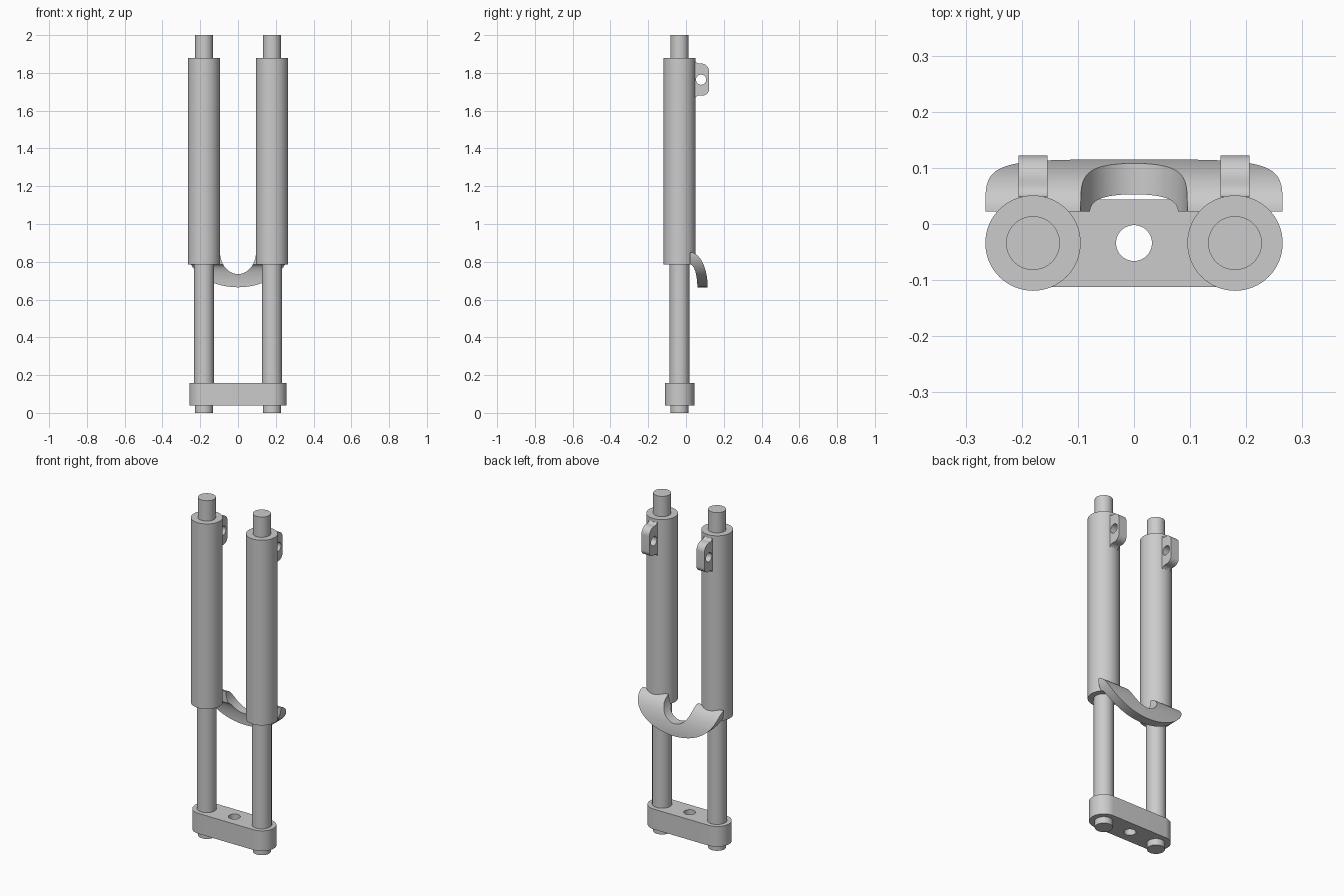
import bpy, bmesh
from math import sin, cos, pi, radians
from mathutils import Vector

default = bpy.data.objects.get("Cube")
if default:
    bpy.data.objects.remove(default, do_unlink=True)

GREY = (0.6, 0.6, 0.6, 1)
metal = bpy.data.materials.new("light_grey_metal")
metal.use_nodes = True
metal.diffuse_color = GREY
metal.node_tree.nodes["Principled BSDF"].inputs["Base Color"].default_value = GREY

LEG_X, LEG_Y = 0.18, -0.034


def arc(cu, cv, ru, rv, a0, a1, n=16):
    """Points of an elliptical arc, angles in degrees."""
    angles = [radians(a0 + (a1 - a0) * i / n) for i in range(n + 1)]
    return [(cu + ru * cos(a), cv + rv * sin(a)) for a in angles]


def circle(cu, cv, r):
    return arc(cu, cv, r, r, 0, 360, 64)[:-1]


def prism(name, outline, axis, lo, hi):
    """Extrude a 2D outline along an axis (the other two axes in order)."""
    bm = bmesh.new()
    verts = []
    for u, v in outline:
        co = [u, v]
        co.insert("xyz".index(axis), lo)
        verts.append(bm.verts.new(co))
    face = bm.faces.new(verts)
    ext = bmesh.ops.extrude_face_region(bm, geom=[face])
    shift = Vector([hi - lo if a == axis else 0 for a in "xyz"])
    moved = [g for g in ext["geom"] if isinstance(g, bmesh.types.BMVert)]
    bmesh.ops.translate(bm, verts=moved, vec=shift)
    bmesh.ops.recalc_face_normals(bm, faces=bm.faces[:])
    mesh = bpy.data.meshes.new(name)
    bm.to_mesh(mesh)
    bm.free()
    obj = bpy.data.objects.new(name, mesh)
    bpy.context.scene.collection.objects.link(obj)
    return obj


def combine(obj, tool, operation):
    """Apply a boolean and remove the tool object."""
    mod = obj.modifiers.new("cut", "BOOLEAN")
    mod.operation, mod.solver, mod.object = operation, "EXACT", tool
    graph = bpy.context.evaluated_depsgraph_get()
    mesh = bpy.data.meshes.new_from_object(obj.evaluated_get(graph))
    obj.modifiers.clear()
    obj.data = mesh
    bpy.data.objects.remove(tool, do_unlink=True)


def finish(obj):
    obj.data.materials.clear()
    obj.data.materials.append(metal)
    obj.data.shade_smooth()
    obj.data.set_sharp_from_angle(angle=radians(32))


# Legs: stacked cylinders, with a mounting lug behind each upper tube
lug_outline = ([(0, 1.864)] + arc(0.07, 1.870, 0.022, 0.020, 200, 270, 6)
               + arc(0.079, 1.807, 0.043, 0.043, 90, 0, 12)
               + arc(0.087, 1.715, 0.035, 0.035, 0, -90, 12)
               + arc(0.07, 1.660, 0.022, 0.020, 90, 160, 6) + [(0, 1.664)])
for side, sx in (("left", 1), ("right", -1)):
    x = sx * LEG_X
    for part, r, lo, hi in (("bottom_stub", 0.048, 0, 0.05),
                            ("inner_tube", 0.053, 0.15, 0.80),
                            ("outer_tube", 0.085, 0.785, 1.88),
                            ("top_rod", 0.048, 1.87, 2.0)):
        finish(prism(f"{side}_{part}", circle(x, LEG_Y, r), "z", lo, hi))
    lug = prism(f"{side}_lug", lug_outline, "x", x - 0.026, x + 0.026)
    hole = prism("lug_hole", circle(0.08, 1.764, 0.027), "x", x - 0.1, x + 0.1)
    combine(lug, hole, "DIFFERENCE")
    finish(lug)

# Bottom clamp: rounded plate with a central hole
clamp_outline = (arc(LEG_X, LEG_Y, 0.078, 0.078, -90, 90, 32)
                 + arc(-LEG_X, LEG_Y, 0.078, 0.078, 90, 270, 32))
clamp = prism("bottom_clamp", clamp_outline, "z", 0.038, 0.158)
combine(clamp, prism("clamp_hole", circle(0, LEG_Y, 0.032), "z", 0, 0.3), "DIFFERENCE")
finish(clamp)

# Bridge: curved shell trimmed to a crescent between the outer tubes
shell_outline = (arc(0.0225, 0.665, 0.0925, 0.185, 90, 0, 24)
                 + [(0.115, 0.64), (0.06, 0.64)]
                 + arc(0.0225, 0.665, 0.0375, 0.12, 0, 90, 24))
bridge = prism("bridge", shell_outline, "x", -0.3, 0.3)
crescent = ([(-0.265, 0.9)] + arc(0, 0.85, 0.265, 0.185, 180, 360, 64) + [(0.265, 0.9)]
            + [(0.095, 0.9)] + arc(0, 0.85, 0.095, 0.115, 0, -180, 48) + [(-0.095, 0.9)])
combine(bridge, prism("bridge_trim", crescent, "y", -0.1, 0.2), "INTERSECT")
finish(bridge)
